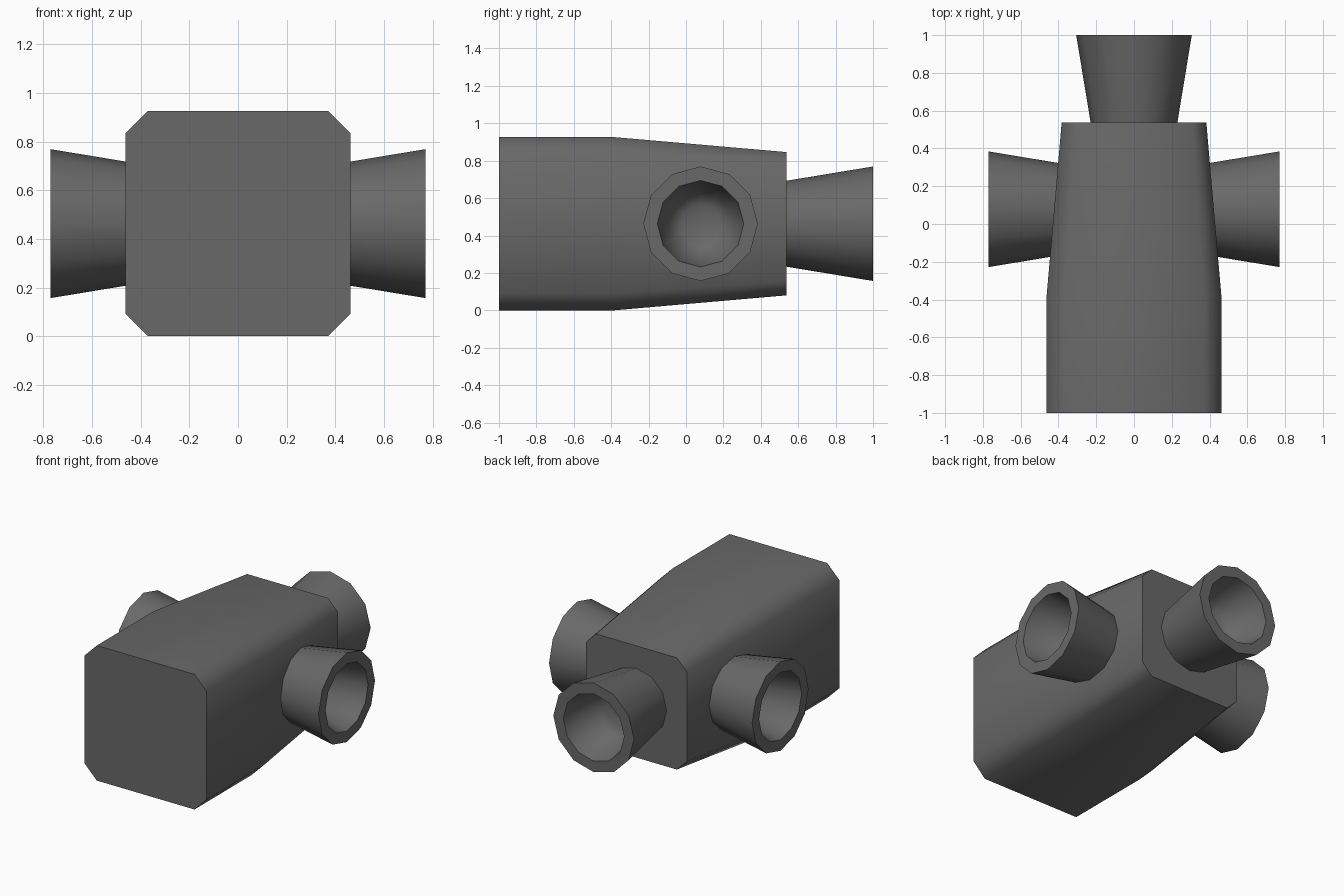
import bpy, bmesh, math
from mathutils import Matrix

if "Cube" in bpy.data.objects:
    bpy.data.objects.remove(bpy.data.objects["Cube"])

grey = bpy.data.materials.new("dark grey")
grey.diffuse_color = (0.14, 0.14, 0.14, 1)
grey.use_nodes = True
grey.node_tree.nodes["Principled BSDF"].inputs["Base Color"].default_value = grey.diffuse_color
CZ = 0.463  # height of the centre line


def loft(name, rings, matrix):
    """Skin a list of equal-length rings, cap both ends, shade smooth by angle."""
    bm = bmesh.new()
    loops = [[bm.verts.new(p) for p in ring] for ring in rings]
    for a, b in zip(loops, loops[1:]):
        for i in range(len(a)):
            j = (i + 1) % len(a)
            bm.faces.new((a[i], a[j], b[j], b[i]))
    bm.faces.new(loops[0])
    bm.faces.new(loops[-1])
    bmesh.ops.recalc_face_normals(bm, faces=bm.faces)
    bm.transform(matrix)
    mesh = bpy.data.meshes.new(name)
    bm.to_mesh(mesh)
    bm.free()
    mesh.materials.append(grey)
    obj = bpy.data.objects.new(name, mesh)
    bpy.context.collection.objects.link(obj)
    bpy.ops.object.select_all(action='DESELECT')
    obj.select_set(True)
    bpy.context.view_layer.objects.active = obj
    bpy.ops.object.shade_smooth_by_angle(angle=math.radians(50))
    return obj


def octagon(y, h):
    """Square with chamfered corners in the xz plane."""
    c = h * 0.8
    pts = [(h, -c), (h, c), (c, h), (-c, h), (-h, c), (-h, -c), (-c, -h), (c, -h)]
    return [(x, y, z) for x, z in pts]


def circle(r, z, n=12):
    return [(r * math.cos(2 * math.pi * i / n), r * math.sin(2 * math.pi * i / n), z)
            for i in range(n)]


# Body: chamfered box tapering toward the back
loft("body", [octagon(-1, 0.463), octagon(-0.385, 0.463), octagon(0.537, 0.383)],
     Matrix.Translation((0, 0, CZ)))

# Nozzles: flared twelve-sided tubes with a hollow bowl in the mouth
L = 0.467
nozzle = [circle(0.229, 0), circle(0.306, L), circle(0.231, L),
          circle(0.17, L - 0.24), circle(0.1, L - 0.28)]
for name, pos, rot in (
    ("back_nozzle", (0, 1 - L, CZ), Matrix.Rotation(-math.pi / 2, 4, 'X')),
    ("right_nozzle", (0.77 - L, 0.078, CZ), Matrix.Rotation(math.pi / 2, 4, 'Y')),
    ("left_nozzle", (L - 0.77, 0.078, CZ), Matrix.Rotation(-math.pi / 2, 4, 'Y')),
):
    loft(name, nozzle, Matrix.Translation(pos) @ rot)
